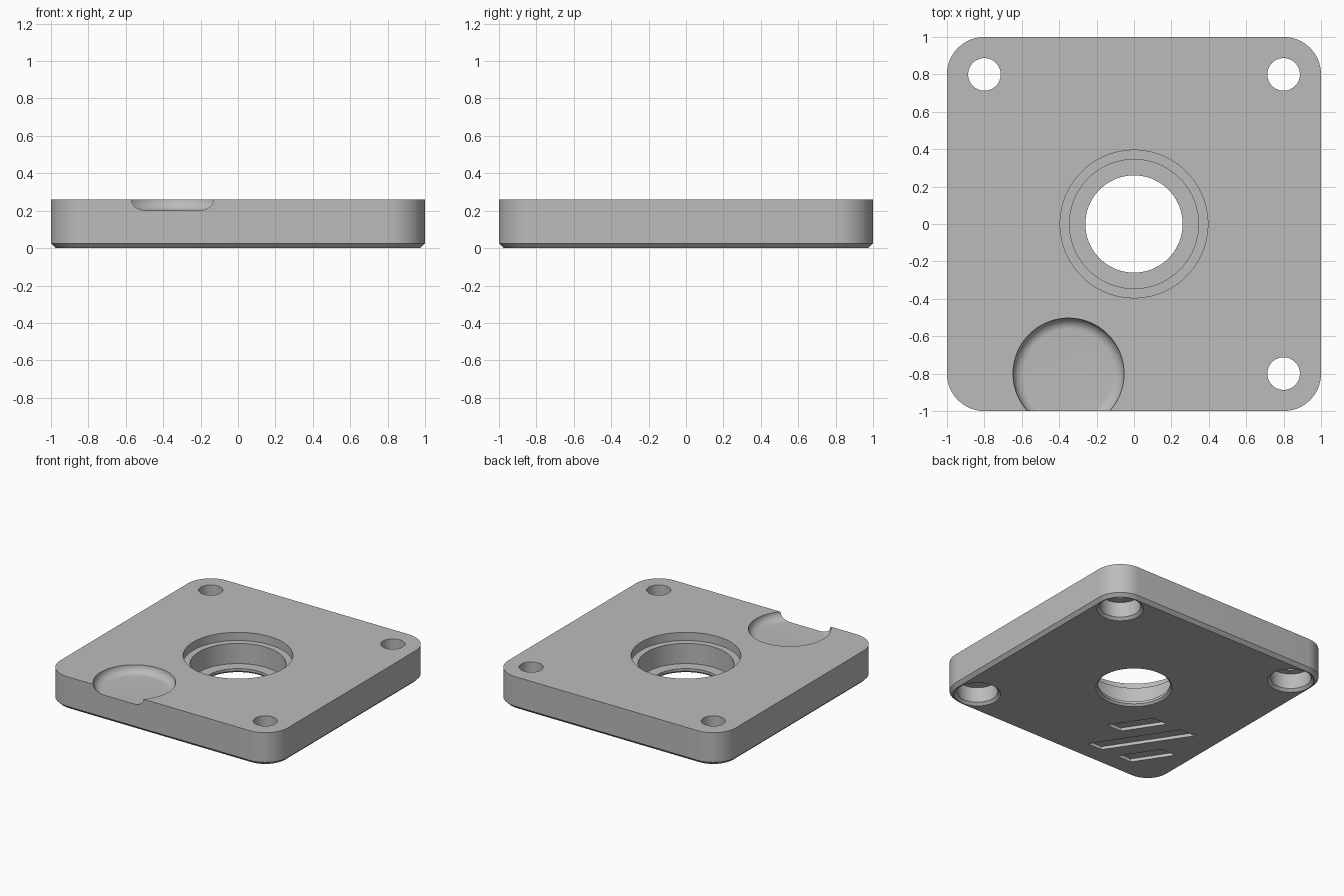
import bpy
import bmesh
from math import cos, sin, pi, radians

old = bpy.data.objects.get("Cube")
if old:
    bpy.data.objects.remove(old, do_unlink=True)

HEIGHT, CORNER, CHAMFER = 0.26, 0.2, 0.025
OVER = 0.05  # how far cutters reach past the surfaces

grey = bpy.data.materials.new("plain grey")
grey.use_nodes = True
colour = (0.5, 0.5, 0.5, 1)
grey.diffuse_color = colour
grey.node_tree.nodes["Principled BSDF"].inputs["Base Color"].default_value = colour


def loft(name, rings):
    """Solid skinned through matching rings of points, listed bottom to top."""
    bm = bmesh.new()
    loops = [[bm.verts.new(p) for p in ring] for ring in rings]
    n = len(loops[0])
    for low, high in zip(loops, loops[1:]):
        for i in range(n):
            j = (i + 1) % n
            bm.faces.new((low[i], low[j], high[j], high[i]))
    bm.faces.new(loops[0][::-1])
    bm.faces.new(loops[-1])
    bmesh.ops.recalc_face_normals(bm, faces=bm.faces)
    mesh = bpy.data.meshes.new(name)
    bm.to_mesh(mesh)
    bm.free()
    mesh.materials.append(grey)
    obj = bpy.data.objects.new(name, mesh)
    bpy.context.collection.objects.link(obj)
    return obj


def lathe(name, x, y, profile, sides=64):
    """Turned solid from (radius, z) steps."""
    turns = [2 * pi * i / sides for i in range(sides)]
    return loft(name, [[(x + r * cos(a), y + r * sin(a), z) for a in turns]
                       for r, z in profile])


def rounded_square(inset, z, steps=16):
    """Outline of the plate, pulled in by inset."""
    centre, r = 1 - CORNER, CORNER - inset
    points = []
    for k, (sx, sy) in enumerate([(1, 1), (-1, 1), (-1, -1), (1, -1)]):
        for i in range(steps + 1):
            a = pi / 2 * (k + i / steps)
            points.append((sx * centre + r * cos(a), sy * centre + r * sin(a), z))
    return points


# Plate with a chamfered lower edge
plate = loft("base_plate", [rounded_square(CHAMFER, 0),
                            rounded_square(0, CHAMFER),
                            rounded_square(0, HEIGHT)])
cutters = []

# Stepped centre bore with a small chamfer underneath
bore, seat, lip, edge = 0.26, 0.345, 0.035, 0.015
cutters.append(lathe("centre_bore_cutter", 0, 0, [
    (bore + edge + OVER, -OVER), (bore + edge, 0), (bore, edge), (bore, lip),
    (seat, lip), (seat, 0.195), (0.395, 0.195), (0.395, HEIGHT + OVER)], 96))

# Three screw holes, counterbored from below
screw, head, depth = 0.087, 0.147, 0.14
for sx, sy in [(-1, 1), (1, 1), (1, -1)]:
    cutters.append(lathe("screw_hole_cutter", 0.8 * sx, 0.8 * sy, [
        (head + 0.02 + OVER, -OVER), (head + 0.02, 0), (head, 0.02),
        (head, depth), (screw, depth), (screw, HEIGHT + OVER)]))

# Thumb recess with a rounded floor, open at the front
radius, fillet = 0.297, 0.06
bowl = [(radius - fillet + fillet * sin(a), HEIGHT - fillet * cos(a))
        for a in [pi / 2 * i / 10 for i in range(11)]]
cutters.append(lathe("thumb_recess_cutter", -0.35, -0.8,
                     bowl + [(radius, HEIGHT + OVER)], 96))

# Three slanted shallow grooves in the underside: front x, front y, back y
for x, front, back in [(-0.2, -0.54, -0.25), (-0.265, -0.835, -0.25),
                       (-0.54, -0.835, -0.555)]:
    slant, width = -0.66 * (back - front), 0.13
    outline = [(x - width, front), (x, front),
               (x + slant, back), (x + slant - width, back)]
    cutters.append(loft("groove_cutter", [[(px, py, z) for px, py in outline]
                                          for z in (-OVER, 0.025)]))

# Cut everything out of the plate
bpy.context.view_layer.objects.active = plate
for cutter in cutters:
    cutter.hide_render = True
    cut = plate.modifiers.new(cutter.name, "BOOLEAN")
    cut.operation = "DIFFERENCE"
    cut.solver = "EXACT"
    cut.object = cutter
    bpy.ops.object.modifier_apply(modifier=cut.name)
    bpy.data.objects.remove(cutter, do_unlink=True)

bpy.ops.object.select_all(action="DESELECT")
plate.select_set(True)
bpy.ops.object.shade_smooth_by_angle(angle=radians(30))
